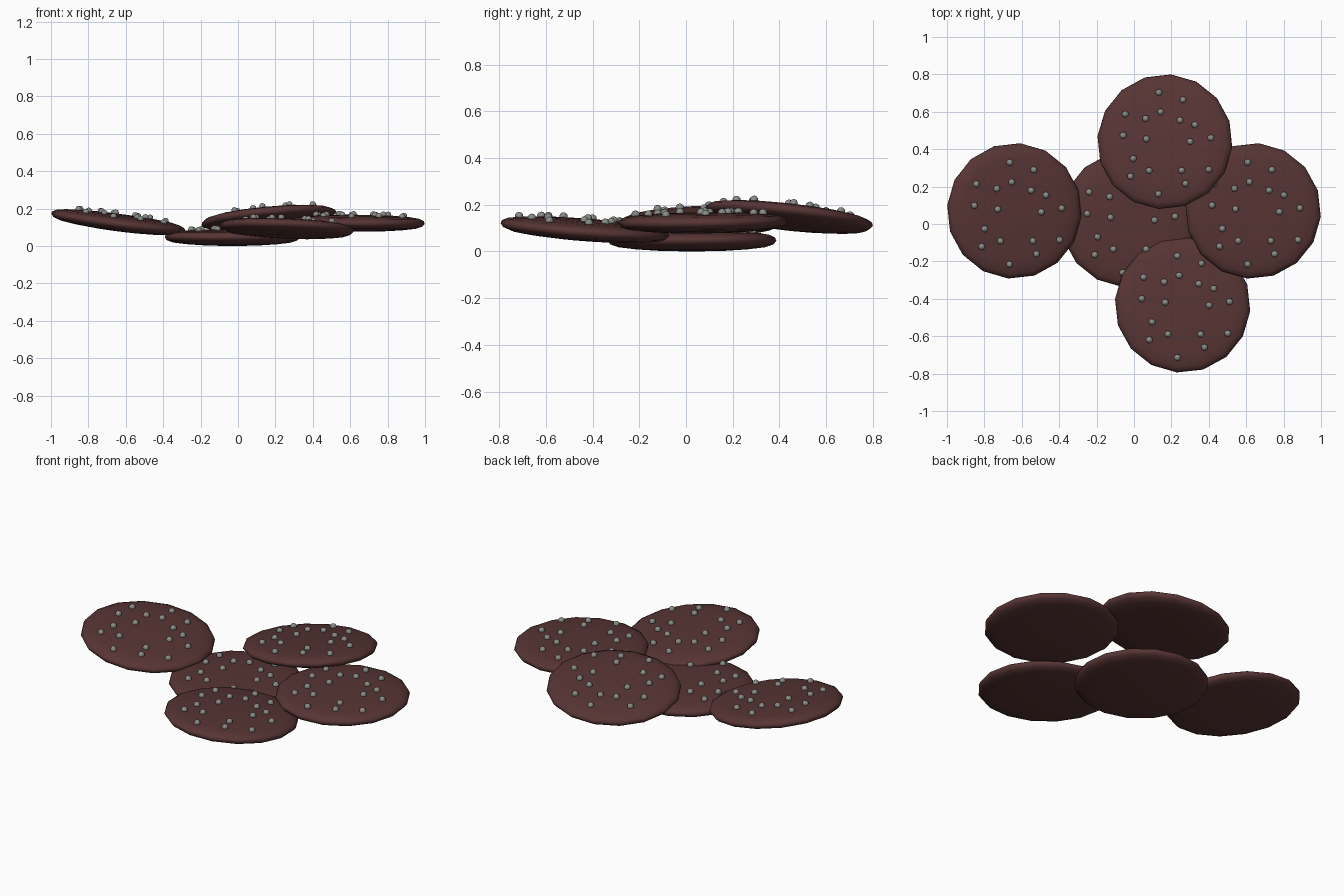
import bpy, bmesh, math
from mathutils import Vector, Matrix

if "Cube" in bpy.data.objects:
    bpy.data.objects.remove(bpy.data.objects["Cube"])

SIDES = 16
# half profile of the biscuit: (radius, height), bottom to top
PROFILE = [(0.13, -0.043), (0.24, -0.036), (0.315, -0.027), (0.35, -0.015), (0.363, 0.0),
           (0.358, 0.014), (0.335, 0.026), (0.29, 0.034), (0.2, 0.041), (0.1, 0.044)]
TOP = [(0.0, 0.045)] + PROFILE[:4:-1]
# sprinkle layout shared by every biscuit
DOTS = [(-.03, .26), (.10, .22), (-.21, .145), (-.02, .155), (-.10, .12), (.085, .11),
        (.165, .085), (-.22, .03), (-.095, .01), (.14, -.005), (.25, .015), (-.165, -.095),
        (-.18, -.19), (-.08, -.16), (.095, -.16), (.115, -.23), (.24, -.155), (-.03, -.285)]
# name, centre, slope along x, slope along y
BISCUITS = [("middle", (-0.03, 0.025, 0.045), 0.0, 0.0),
            ("left", (-0.64, 0.07, 0.125), -0.13, 0.03),
            ("right", (0.637, 0.07, 0.122), -0.01, 0.01),
            ("front", (0.26, -0.433, 0.092), -0.04, -0.075),
            ("back", (0.165, 0.44, 0.146), 0.09, -0.11)]


def material(name, color):
    m = bpy.data.materials.new(name)
    m.diffuse_color = (*color, 1)
    m.use_nodes = True
    m.node_tree.nodes["Principled BSDF"].inputs["Base Color"].default_value = m.diffuse_color
    return m


def top_height(r):
    for (r0, z0), (r1, z1) in zip(TOP, TOP[1:]):
        if r0 <= r <= r1:
            return z0 + (z1 - z0) * (r - r0) / (r1 - r0)
    return 0.0


def finish(bm, name, mat, matrix):
    bmesh.ops.recalc_face_normals(bm, faces=bm.faces)
    for f in bm.faces:
        f.smooth = True
    me = bpy.data.meshes.new(name)
    bm.to_mesh(me)
    bm.free()
    me.materials.append(mat)
    ob = bpy.data.objects.new(name, me)
    ob.matrix_world = matrix
    bpy.context.collection.objects.link(ob)


def biscuit(name, matrix):
    bm = bmesh.new()
    start = math.radians(85)
    rings = [[bm.verts.new((r * math.cos(start + i * math.tau / SIDES),
                            r * math.sin(start + i * math.tau / SIDES), z))
              for i in range(SIDES)] for r, z in PROFILE]
    for a, b in zip(rings, rings[1:]):
        for i in range(SIDES):
            j = (i + 1) % SIDES
            bm.faces.new((a[i], a[j], b[j], b[i]))
    for ring, z in ((rings[0], -0.045), (rings[-1], 0.045)):
        c = bm.verts.new((0, 0, z))
        for i in range(SIDES):
            bm.faces.new((ring[i], ring[(i + 1) % SIDES], c))
    finish(bm, name, BROWN, matrix)


def sprinkles(name, matrix):
    bm = bmesh.new()
    for x, y in DOTS:
        z = top_height(math.hypot(x, y)) + 0.003
        bmesh.ops.create_uvsphere(bm, u_segments=10, v_segments=6, radius=0.018,
                                  matrix=Matrix.Translation((x, y, z)))
    finish(bm, name, GREY, matrix)


BROWN = material("chocolate", (0.095, 0.035, 0.034))
GREY = material("sprinkle_grey", (0.25, 0.26, 0.25))

# pile of tilted biscuits
for name, centre, sx, sy in BISCUITS:
    tilt = Vector((0, 0, 1)).rotation_difference(Vector((-sx, -sy, 1)).normalized())
    m = Matrix.Translation(centre) @ tilt.to_matrix().to_4x4()
    biscuit(name + "_biscuit", m)
    sprinkles(name + "_sprinkles", m)
